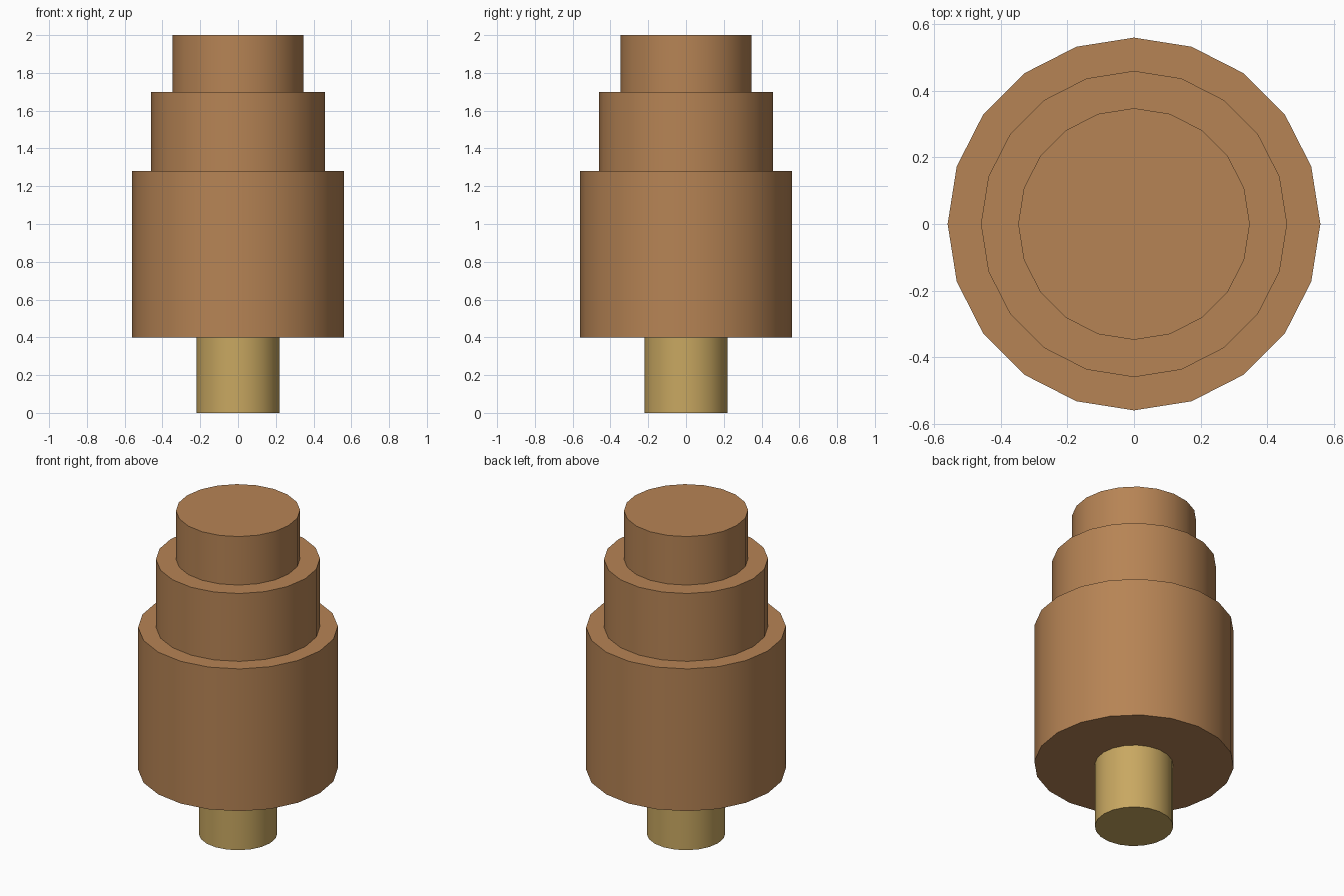
import bpy
import math

if "Cube" in bpy.data.objects:
    bpy.data.objects.remove(bpy.data.objects["Cube"])

SIDES = 20


def material(name, color):
    mat = bpy.data.materials.new(name)
    mat.diffuse_color = color
    mat.use_nodes = True
    mat.node_tree.nodes["Principled BSDF"].inputs["Base Color"].default_value = mat.diffuse_color
    return mat


def cylinder(name, radius, z0, z1, mat):
    bpy.ops.mesh.primitive_cylinder_add(
        vertices=SIDES, radius=radius, depth=z1 - z0,
        location=(0, 0, (z0 + z1) / 2))
    obj = bpy.context.object
    obj.name = name
    obj.data.materials.append(mat)
    bpy.ops.object.shade_smooth_by_angle(angle=math.radians(30))
    return obj


brown = material("brown", (0.47, 0.23, 0.09, 1))
tan = material("tan", (0.58, 0.39, 0.12, 1))

# Narrow stem at the base
cylinder("stem", 0.22, 0.0, 0.4, tan)

# Stepped body, wide to narrow
for name, radius, z0, z1 in (
        ("lower_tier", 0.56, 0.4, 1.28),
        ("middle_tier", 0.46, 1.28, 1.7),
        ("top_tier", 0.348, 1.7, 2.0)):
    cylinder(name, radius, z0, z1, brown)
